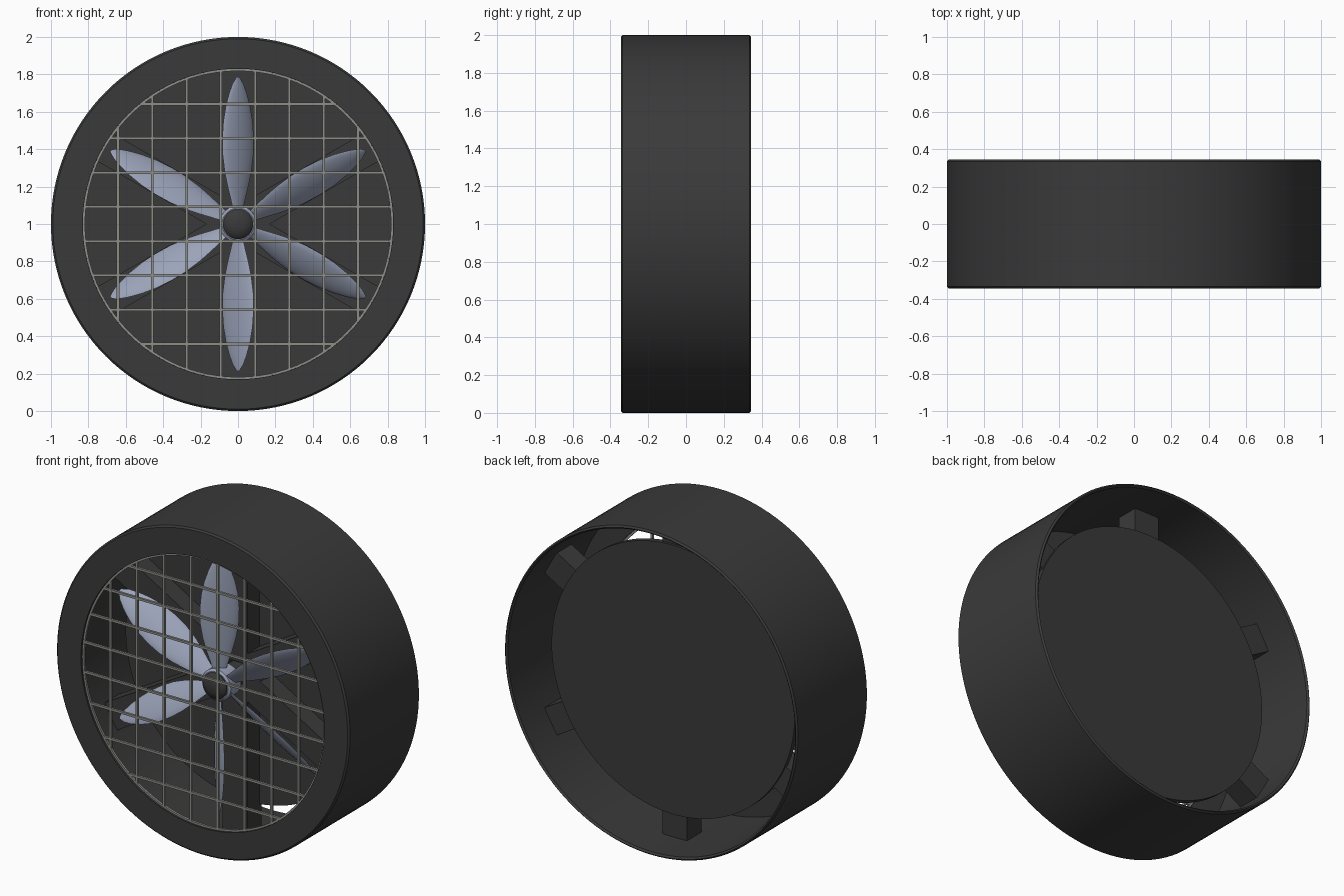
import bpy, bmesh, math
from mathutils import Matrix, Vector

if "Cube" in bpy.data.objects:
    bpy.data.objects.remove(bpy.data.objects["Cube"])

CENTRE = Matrix.Translation((0, 0, 1))


def material(name, rgb):
    m = bpy.data.materials.new(name)
    m.diffuse_color = (*rgb, 1)
    m.use_nodes = True
    m.node_tree.nodes["Principled BSDF"].inputs["Base Color"].default_value = m.diffuse_color
    return m


DARK = material("charcoal", (0.042, 0.042, 0.042))
BLUE = material("blue_grey", (0.33, 0.37, 0.49))
WIRE = material("wire_grey", (0.27, 0.27, 0.25))


def finish(name, bm, mat):
    bmesh.ops.recalc_face_normals(bm, faces=bm.faces)
    bm.transform(CENTRE)
    me = bpy.data.meshes.new(name)
    bm.to_mesh(me)
    bm.free()
    me.materials.append(mat)
    ob = bpy.data.objects.new(name, me)
    bpy.context.collection.objects.link(ob)
    bpy.ops.object.select_all(action='DESELECT')
    ob.select_set(True)
    bpy.context.view_layer.objects.active = ob
    bpy.ops.object.shade_smooth_by_angle(angle=math.radians(35))
    return ob


def lathe(name, profile, mat, closed=False, n=96):
    """Spin an (r, y) profile about the y axis."""
    bm = bmesh.new()
    vs = [bm.verts.new((r, y, 0)) for r, y in profile]
    pairs = list(zip(vs, vs[1:])) + ([(vs[-1], vs[0])] if closed else [])
    es = [bm.edges.new(p) for p in pairs]
    bmesh.ops.spin(bm, geom=vs + es, axis=(0, 1, 0), cent=(0, 0, 0),
                   angle=2 * math.pi, steps=n, use_merge=True)
    bmesh.ops.remove_doubles(bm, verts=bm.verts, dist=1e-5)
    return finish(name, bm, mat)


def add_box(bm, lo, hi, rot=None):
    lo, hi = Vector(lo), Vector(hi)
    m = Matrix.Translation((lo + hi) / 2) @ Matrix.Diagonal((*(hi - lo), 1))
    bmesh.ops.create_cube(bm, size=1, matrix=(rot @ m) if rot else m)


# Housing: thin drum with a flat front ring and an open back
lathe("housing", [(0.83, -0.345), (0.99, -0.345), (1, -0.335), (1, 0.335),
                  (0.99, 0.345), (0.98, 0.335), (0.98, -0.31), (0.83, -0.31)],
      DARK, closed=True, n=128)

# Recessed back plate
lathe("back_plate", [(0, 0.09), (0.83, 0.09), (0.83, 0.125), (0, 0.125)], DARK, n=128)

# Struts joining the back plate to the drum
bm = bmesh.new()
for i in range(6):
    add_box(bm, (-0.085, -0.03, 0.08), (0.085, 0.11, 0.978),
            Matrix.Rotation(i * math.pi / 3, 4, 'Y'))
finish("struts", bm, DARK)

# Motor shaft, fan hub and domed cap
lathe("motor_shaft", [(0, -0.12), (0.07, -0.12), (0.07, 0.1), (0, 0.1)], DARK, n=32)
lathe("fan_hub", [(0, -0.22), (0.085, -0.22), (0.098, -0.21), (0.098, -0.11), (0, -0.11)],
      BLUE, n=48)
lathe("hub_cap", [(0, -0.255), (0.035, -0.252), (0.065, -0.243), (0.08, -0.225),
                  (0.08, -0.2), (0, -0.2)], DARK, n=48)

# Six pitched leaf-shaped blades: (radius, projected half width)
STATIONS = [(0.07, 0.025), (0.13, 0.038), (0.2, 0.055), (0.28, 0.071), (0.37, 0.082),
            (0.46, 0.084), (0.55, 0.078), (0.63, 0.065), (0.70, 0.047), (0.75, 0.029),
            (0.785, 0.008)]
PITCH = math.radians(41)
bm = bmesh.new()
N = 16
for i in range(6):
    rot = Matrix.Rotation(i * math.pi / 3, 4, 'Y')
    rings = []
    for r, w in STATIONS:
        half = w / math.cos(PITCH)
        ring = []
        for k in range(N):
            a = 2 * math.pi * k / N
            c = half * math.cos(a)
            t = 0.09 * half * math.sin(a) - 0.1 * half * (1 - math.cos(a) ** 2)
            x = c * math.cos(PITCH) - t * math.sin(PITCH)
            y = c * math.sin(PITCH) + t * math.cos(PITCH) - 0.18
            ring.append(bm.verts.new(rot @ Vector((x, y, r))))
        rings.append(ring)
    for a, b in zip(rings, rings[1:]):
        for k in range(N):
            bm.faces.new((a[k], a[(k + 1) % N], b[(k + 1) % N], b[k]))
    bm.faces.new(rings[0])
    bm.faces.new(rings[-1])
finish("fan_blades", bm, BLUE)

# Front grille: crossed wires cut to the round opening, plus a thin rim
bm = bmesh.new()
R, T = 0.825, 0.007
for k in range(8):
    p = (k - 3.5) * 2 * R / 9
    h = math.sqrt(R * R - p * p)
    for rot in (None, Matrix.Rotation(math.pi / 2, 4, 'Y')):
        add_box(bm, (p - T, -0.333, -h), (p + T, -0.319, h), rot)
finish("grille_wires", bm, WIRE)
lathe("grille_rim", [(0.818, -0.333), (0.83, -0.333), (0.83, -0.319), (0.818, -0.319)],
      WIRE, closed=True)
